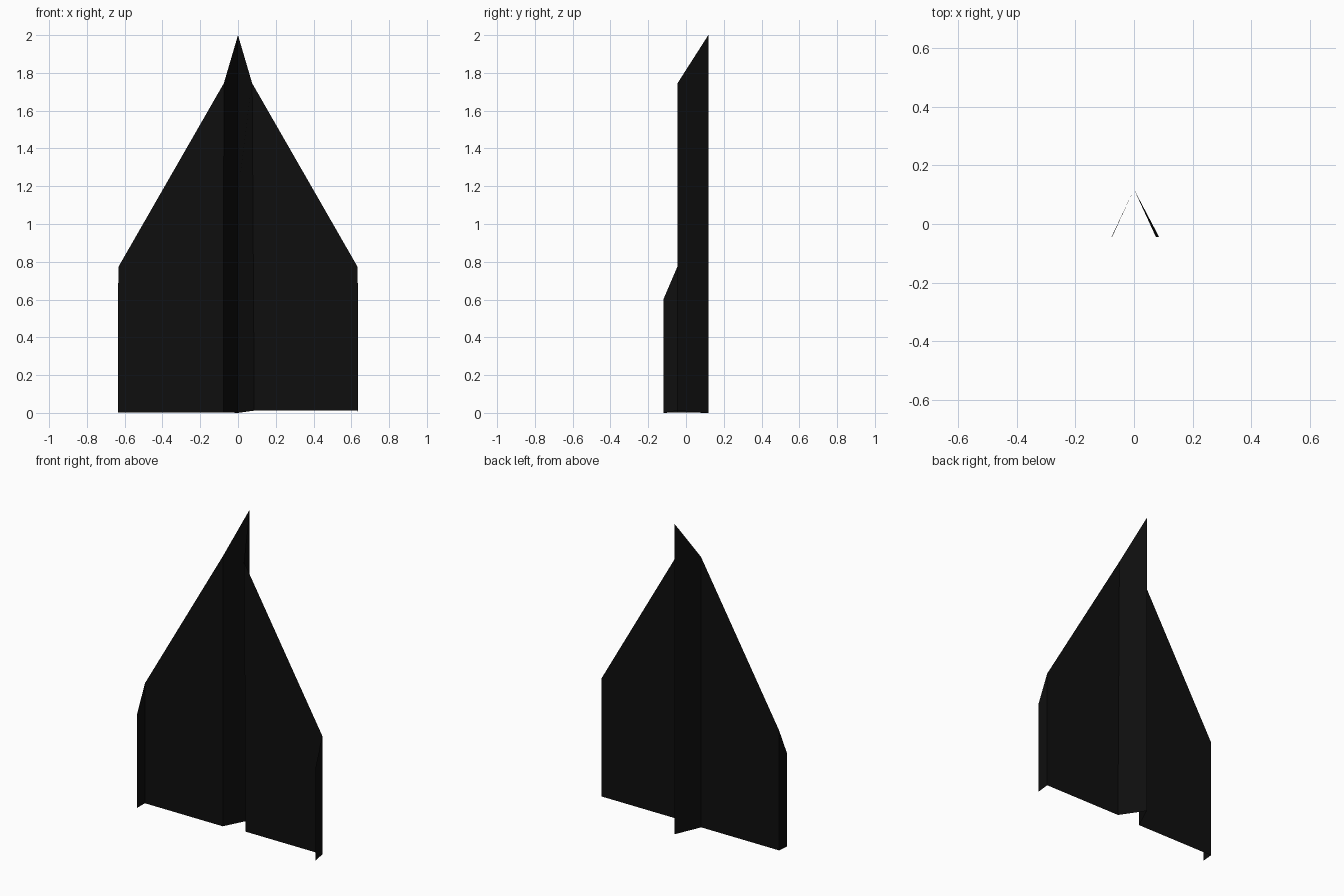
import bpy

if "Cube" in bpy.data.objects:
    bpy.data.objects.remove(bpy.data.objects["Cube"])

# Folded paper dart standing on its tail, nose up
black = bpy.data.materials.new("black_paper")
black.diffuse_color = (0.0045, 0.0045, 0.0045, 1)
black.use_nodes = True
black.node_tree.nodes["Principled BSDF"].inputs["Base Color"].default_value = black.diffuse_color


def sheet(name, pts):
    """One flat panel of folded paper."""
    me = bpy.data.meshes.new(name)
    me.from_pydata(pts, [], [tuple(range(len(pts)))])
    me.materials.append(black)
    ob = bpy.data.objects.new(name, me)
    bpy.context.collection.objects.link(ob)
    return ob


RIDGE, WING, TIP = 0.118, -0.045, -0.12   # y of keel ridge, wing plane, winglet edge

# side, sign, x of keel fold at the tail, tail height of the wing
for side, s, fold, tail in (("left", -1, 0.077, 0.003), ("right", 1, 0.086, 0.012)):
    nose = (0, RIDGE, 2.0)
    root_top = (s * 0.075, WING, 1.745)
    root_low = (s * fold, WING, tail)
    tip_top = (s * 0.632, WING, 0.775)
    tip_low = (s * 0.632, WING, tail)

    # Keel wall from ridge to wing fold
    sheet(side + "_keel", [nose, (0, RIDGE, 0), root_low, root_top])
    # Flat wing
    sheet(side + "_wing", [root_top, root_low, tip_low, tip_top])
    # Winglet bent toward the front
    sheet(side + "_winglet", [tip_top, tip_low, (s * 0.636, TIP, 0), (s * 0.636, TIP, 0.6)])
    # Folded-in nose flap lying inside the keel
    sheet(side + "_nose_flap", [(0, RIDGE - 0.004, 1.99), (0, RIDGE - 0.004, 1.16),
                                (s * 0.072, WING, 1.74)])
